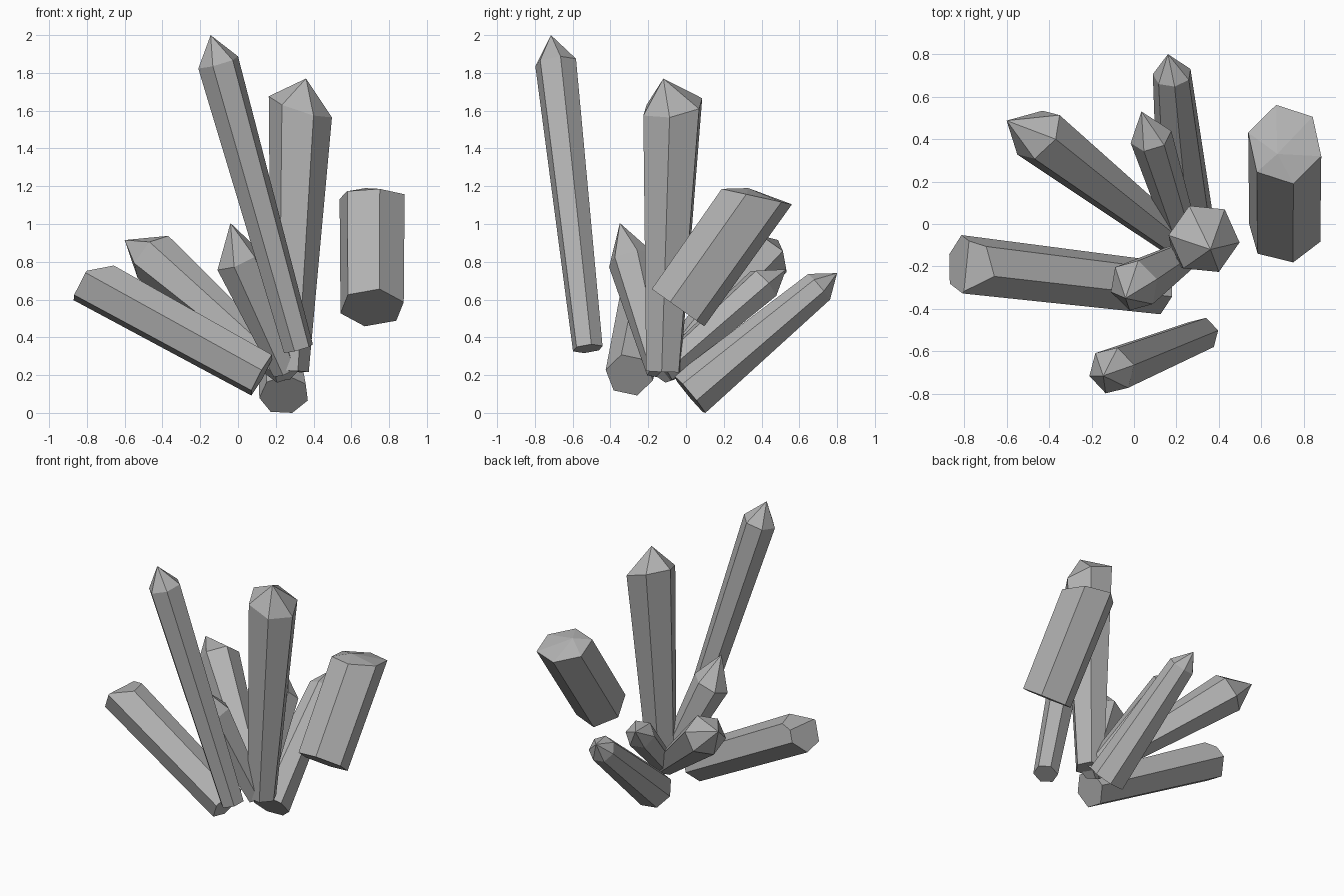
import bpy, bmesh
from math import cos, sin, radians
from mathutils import Vector

if "Cube" in bpy.data.objects:
    bpy.data.objects.remove(bpy.data.objects["Cube"])

# dark grey stone
stone = bpy.data.materials.new("dark_grey_stone")
stone.diffuse_color = (.45, .45, .45, 1)
stone.use_nodes = True
stone.node_tree.nodes["Principled BSDF"].inputs["Base Color"].default_value = stone.diffuse_color


def crystal(name, base, shoulder, tip, r_base, r_top, sides=6, phase=0, cut=None, planes=()):
    """Tapered prism from base to shoulder, closed by a pointed cap.
    cut = optional normal of a slanted shoulder plane.
    planes = (point, normal) pairs that slice the end off flat."""
    base, shoulder, tip = Vector(base), Vector(shoulder), Vector(tip)
    axis = (shoulder - base).normalized()
    x = Vector((1, 0, 0))
    u = (x - axis * axis.dot(x)).normalized()
    v = axis.cross(u)
    normal = Vector(cut) if cut else axis
    bm = bmesh.new()
    low, high = [], []
    for i in range(sides):
        a = radians(phase + 360 * i / sides)
        d = u * cos(a) + v * sin(a)
        low.append(bm.verts.new(base + d * r_base))
        p = d * r_top
        # slide along the axis until the point lies on the shoulder plane
        p = p - axis * (p.dot(normal) / axis.dot(normal))
        high.append(bm.verts.new(shoulder + p))
    apex = bm.verts.new(tip)
    bm.faces.new(low[::-1])
    for i in range(sides):
        j = (i + 1) % sides
        bm.faces.new((low[i], low[j], high[j], high[i]))
        bm.faces.new((high[i], high[j], apex))
    for co, no in planes:
        geom = bm.verts[:] + bm.edges[:] + bm.faces[:]
        bmesh.ops.bisect_plane(bm, geom=geom, plane_co=co, plane_no=no, clear_outer=True)
        bmesh.ops.holes_fill(bm, edges=[e for e in bm.edges if e.is_boundary], sides=0)
    bmesh.ops.recalc_face_normals(bm, faces=bm.faces)
    mesh = bpy.data.meshes.new(name)
    bm.to_mesh(mesh)
    bm.free()
    mesh.materials.append(stone)
    ob = bpy.data.objects.new(name, mesh)
    bpy.context.collection.objects.link(ob)
    return ob


# upright shards
crystal("tall_thin_crystal", (.32, -.52, .34), (-.105, -.69, 1.855), (-.145, -.715, 2.0),
        .082, .113, phase=15)
crystal("tall_thick_crystal", (.275, -.12, .22), (.33, -.07, 1.62), (.36, -.12, 1.77),
        .10, .17, phase=-5, cut=(.32, -.15, 1))
crystal("short_front_crystal", (.25, -.14, .22), (0, -.29, .81), (-.04, -.35, 1.005),
        .07, .125, phase=20)

# blunt shards with slanted or chamfered ends
crystal("floating_blunt_crystal", (.71, -.042, .557), (.71, .375, 1.145), (.675, .33, 1.19),
        .175, .18, phase=103, cut=(0, .22, 1))
crystal("left_blunt_crystal", (.125, -.3, .2), (-1.02, -.165, .83), (-1.1, -.15, .88),
        .128, .143, phase=90,
        planes=[((-.83, -.2, .68), (-.875, .08, .477)), ((-.71, -.2, .77), (-.19, 0, .98))])

# leaning shards at the back
crystal("back_left_crystal", (.25, -.12, .22), (-.45, .42, .825), (-.6, .487, .915),
        .075, .14, phase=20)
crystal("back_long_crystal", (.245, .02, .095), (.18, .705, .665), (.16, .8, .74),
        .133, .092, sides=7, phase=20)
crystal("back_short_crystal", (.25, -.12, .22), (.08, .41, .685), (.035, .53, .76),
        .07, .1, phase=10)
